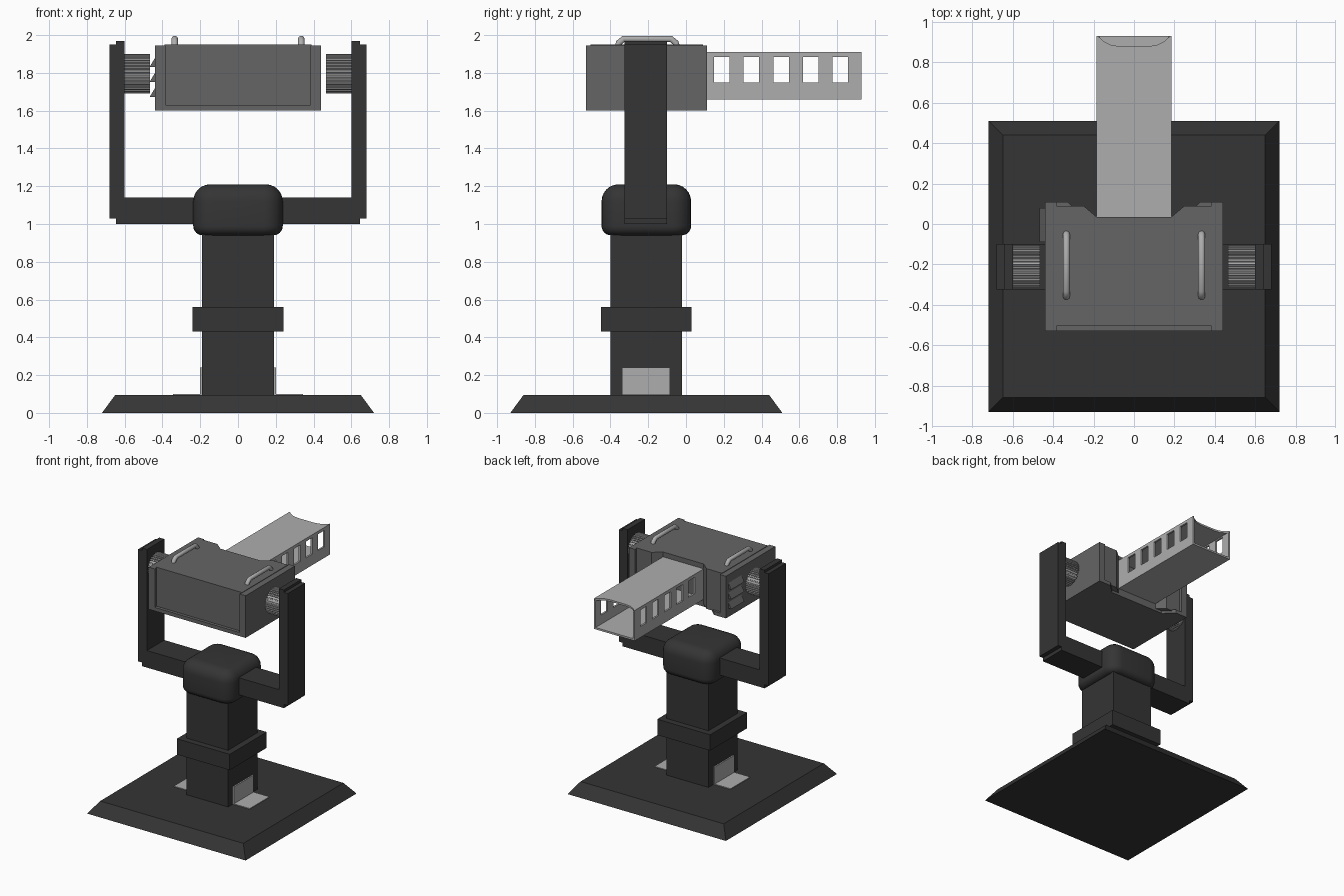
import bpy, bmesh, math
from mathutils import Vector

if "Cube" in bpy.data.objects:
    bpy.data.objects.remove(bpy.data.objects["Cube"])

CY = -0.21  # y centre of the stand


def material(name, v):
    m = bpy.data.materials.new(name)
    m.diffuse_color = (v, v, v, 1)
    m.use_nodes = True
    m.node_tree.nodes["Principled BSDF"].inputs["Base Color"].default_value = m.diffuse_color
    return m


DARK = material("dark_metal", 0.035)
MID = material("mid_metal", 0.13)
LIGHT = material("light_metal", 0.42)


def finish(name, bm, mat):
    bmesh.ops.recalc_face_normals(bm, faces=bm.faces)
    me = bpy.data.meshes.new(name)
    bm.to_mesh(me)
    bm.free()
    ob = bpy.data.objects.new(name, me)
    bpy.context.collection.objects.link(ob)
    if mat:
        me.materials.append(mat)
    return ob


def add_box(bm, x0, x1, y0, y1, z0, z1):
    verts = bmesh.ops.create_cube(bm, size=1)["verts"]
    for v in verts:
        v.co = Vector((x1 if v.co.x > 0 else x0, y1 if v.co.y > 0 else y0,
                       z1 if v.co.z > 0 else z0))
    return verts


def box(name, mat, *dims):
    bm = bmesh.new()
    add_box(bm, *dims)
    return finish(name, bm, mat)


def prism(name, mat, pts, lo, hi, axis):
    """Extrude a 2D outline from lo to hi along an axis."""
    put = {"x": lambda a, b, h: (h, a, b), "y": lambda a, b, h: (a, h, b),
           "z": lambda a, b, h: (a, b, h)}[axis]
    bm = bmesh.new()
    face = bm.faces.new([bm.verts.new(put(a, b, lo)) for a, b in pts])
    ext = bmesh.ops.extrude_face_region(bm, geom=[face])["geom"]
    shift = Vector(put(0, 0, hi - lo))
    for v in ext:
        if isinstance(v, bmesh.types.BMVert):
            v.co += shift
    return finish(name, bm, mat)


def smooth(ob, angle=35):
    bpy.ops.object.select_all(action="DESELECT")
    ob.select_set(True)
    bpy.context.view_layer.objects.active = ob
    bpy.ops.object.shade_smooth_by_angle(angle=math.radians(angle))


# Base plate with sloped rim
bm = bmesh.new()
for v in add_box(bm, -0.72, 0.72, -0.93, 0.51, 0, 0.095):
    if v.co.z > 0.05:
        v.co.x *= 0.65 / 0.72
        v.co.y = CY + (v.co.y - CY) * 0.65 / 0.72
finish("base_plate", bm, DARK)

# Column and collar
box("column", DARK, -0.19, 0.19, -0.40, -0.02, 0.09, 1.0)
box("collar", DARK, -0.24, 0.24, -0.45, 0.03, 0.43, 0.56)

# Rounded swivel head: vertical edges first, then top and bottom rims
bm = bmesh.new()
add_box(bm, -0.237, 0.237, -0.447, 0.027, 0.94, 1.21)
tall = [e for e in bm.edges if abs(e.verts[0].co.z - e.verts[1].co.z) > 0.1]
bmesh.ops.bevel(bm, geom=tall, offset=0.10, segments=6, profile=0.5, affect="EDGES")
for z, r in ((1.21, 0.09), (0.94, 0.05)):
    rim = [e for e in bm.edges if all(abs(v.co.z - z) < 1e-4 for v in e.verts)]
    bmesh.ops.bevel(bm, geom=rim, offset=r, segments=6, profile=0.5, affect="EDGES")
smooth(finish("swivel_head", bm, DARK))

# U-shaped yoke
half = [(0.645, 1.0), (0.645, 1.97), (0.60, 1.97), (0.60, 1.14)]
prism("yoke", DARK, half + [(-x, z) for x, z in reversed(half)], -0.325, -0.10, "y")

# Toothed knob outline
gear = []
for i in range(36):
    for f, r in ((0, 0.105), (0.5, 0.105), (0.55, 0.096), (0.95, 0.096)):
        a = 2 * math.pi * (i + f) / 36
        gear.append((CY + r * math.cos(a), 1.795 + r * math.sin(a)))

for s, side in ((-1, "left"), (1, "right")):
    def span(a, b):
        return sorted((s * a, s * b))
    # Yoke cover plate
    box(side + "_yoke_cover", DARK, *span(0.64, 0.68), -0.325, -0.10, 1.03, 1.95)
    # Tilt knob
    prism(side + "_tilt_knob", LIGHT, gear, *span(0.465, 0.605), "x")
    # Housing cheek
    box(side + "_housing_cheek", MID, *span(0.385, 0.44), -0.53, 0.11, 1.60, 1.946)
    # Foot bracket
    prism(side + "_foot_bracket", LIGHT,
          [(s * x, z) for x, z in ((0.18, 0.09), (0.345, 0.09), (0.345, 0.101),
                                   (0.201, 0.101), (0.201, 0.24), (0.18, 0.24))],
          -0.34, -0.085, "y")
    # Carry handle
    cu = bpy.data.curves.new(side + "_handle", "CURVE")
    cu.dimensions = "3D"
    cu.bevel_depth = 0.0175
    cu.bevel_resolution = 3
    cu.use_fill_caps = True
    sp = cu.splines.new("POLY")
    path = [(-0.362, 1.935), (-0.355, 1.96), (-0.33, 1.98), (-0.08, 1.98),
            (-0.055, 1.96), (-0.048, 1.935)]
    sp.points.add(len(path) - 1)
    for p, (y, z) in zip(sp.points, path):
        p.co = (s * 0.335, y, z, 1)
    cu.materials.append(LIGHT)
    bpy.context.collection.objects.link(bpy.data.objects.new(side + "_handle", cu))

# Housing body and floor lip, notched around the barrel
back = [(0.39, 0.09), (0.25, 0.09), (0.185, 0.035)]
prism("housing_body", MID,
      [(-0.39, -0.505), (0.39, -0.505)] + back + [(-x, y) for x, y in reversed(back)],
      1.62, 1.95, "z")
lip = [(0.39, 0.11), (0.33, 0.11), (0.25, 0.035)]
prism("housing_floor", MID,
      [(-0.39, -0.53), (0.39, -0.53)] + lip + [(-x, y) for x, y in reversed(lip)],
      1.60, 1.63, "z")

# Louvres on the left cheek
for i in range(3):
    z = 1.672 + 0.08 * i
    prism("louvre_%d" % (i + 1), MID,
          [(-0.435, z), (-0.468, z), (-0.435, z + 0.055)], -0.09, 0.08, "y")

# Hollow barrel with side windows and a scooped top edge
barrel = box("barrel", LIGHT, -0.185, 0.185, 0.03, 0.93, 1.66, 1.91)
bore = box("bore_cutter", None, -0.17, 0.17, 0.0, 1.0, 1.675, 1.895)
bm = bmesh.new()
for i in range(5):
    y = 0.19 + 0.1565 * i
    add_box(bm, -0.3, 0.3, y - 0.041, y + 0.041, 1.75, 1.885)
windows = finish("window_cutter", bm, None)
scoop_half = [(0.18, 0.932), (0.15, 0.905), (0.115, 0.887), (0.07, 0.88)]
scoop = prism("scoop_cutter", None,
              [(0.18, 1.0)] + scoop_half
              + [(-x, y) for x, y in reversed(scoop_half)] + [(-0.18, 1.0)],
              1.89, 2.0, "z")
cutters = (bore, windows, scoop)
for c in cutters:
    c.hide_render = True
    m = barrel.modifiers.new(c.name, "BOOLEAN")
    m.operation = "DIFFERENCE"
    m.solver = "EXACT"
    m.object = c
bpy.ops.object.select_all(action="DESELECT")
barrel.select_set(True)
bpy.context.view_layer.objects.active = barrel
for c in cutters:
    bpy.ops.object.modifier_apply(modifier=c.name)
    bpy.data.objects.remove(c)
